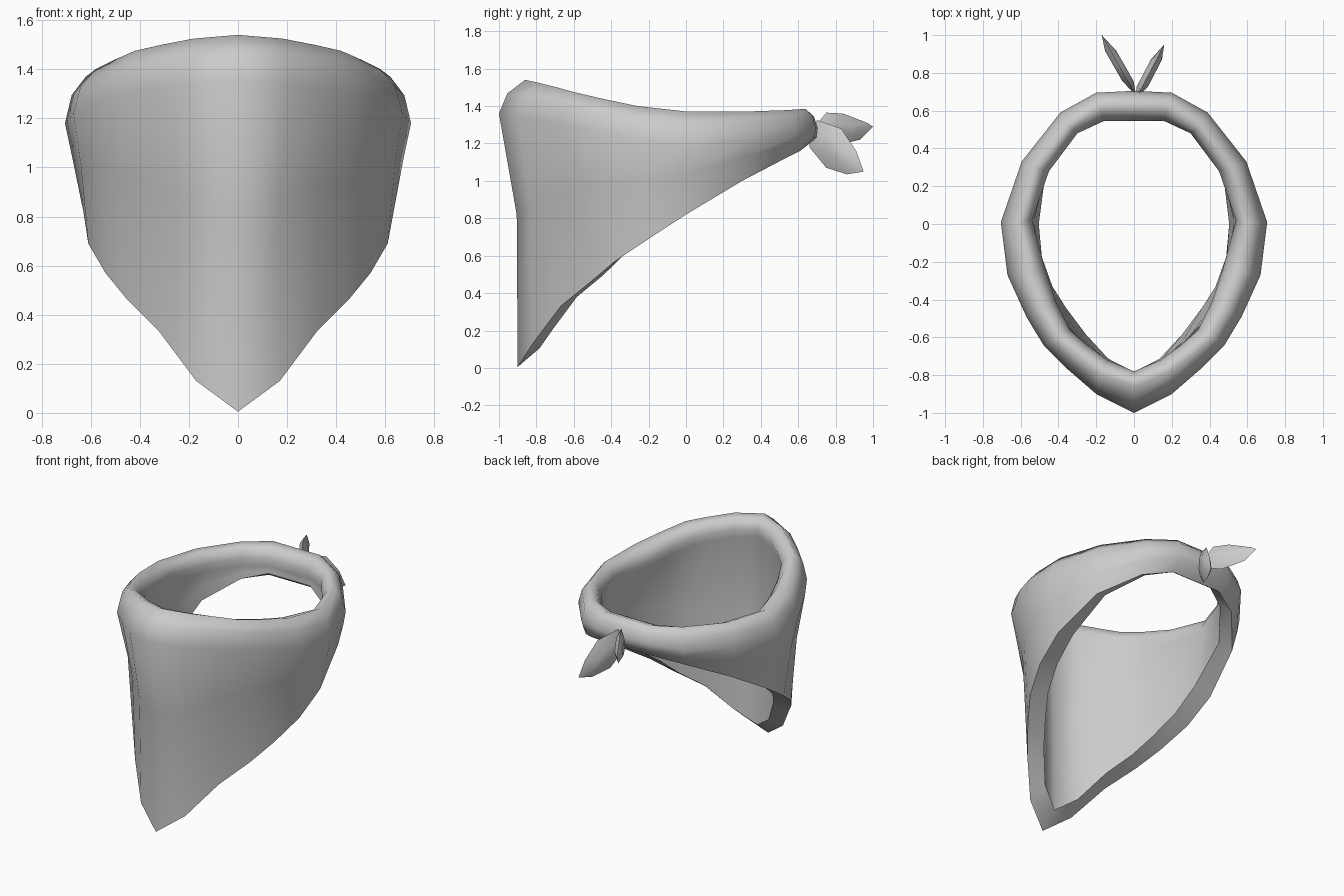
import bpy, bmesh, math
from mathutils import Vector

if "Cube" in bpy.data.objects:
    bpy.data.objects.remove(bpy.data.objects["Cube"])


def make_object(name, verts, faces, angle):
    mesh = bpy.data.meshes.new(name)
    mesh.from_pydata([tuple(v) for v in verts], [], faces)
    bm = bmesh.new()
    bm.from_mesh(mesh)
    bmesh.ops.recalc_face_normals(bm, faces=bm.faces)
    bm.to_mesh(mesh)
    bm.free()
    ob = bpy.data.objects.new(name, mesh)
    bpy.context.collection.objects.link(ob)
    bpy.ops.object.select_all(action='DESELECT')
    ob.select_set(True)
    bpy.context.view_layer.objects.active = ob
    bpy.ops.object.shade_smooth_by_angle(angle=math.radians(angle))
    return ob


def mix(a, b, fxy, fz):
    return Vector((a[0] + (b[0] - a[0]) * fxy, a[1] + (b[1] - a[1]) * fxy,
                   a[2] + (b[2] - a[2]) * fz))


# Half rails running from the front point to the back of the scarf
hem = [(0, -.9, .005), (.17, -.82, .13), (.32, -.67, .33), (.45, -.51, .46),
       (.54, -.38, .57), (.61, -.2, .69), (.63, 0, .82), (.56, .3, 1.0),
       (.37, .52, 1.115), (.19, .61, 1.16), (0, .61, 1.16)]
widest = [(0, -1, 1.36), (.2, -.9, 1.34), (.35, -.77, 1.32), (.48, -.64, 1.3),
          (.57, -.49, 1.27), (.67, -.27, 1.22), (.705, .01, 1.18),
          (.595, .33, 1.22), (.39, .59, 1.25), (.2, .695, 1.28), (0, .705, 1.28)]
crest = [(0, -.86, 1.54), (.18, -.79, 1.525), (.31, -.69, 1.5), (.42, -.6, 1.475),
         (.5, -.45, 1.44), (.58, -.26, 1.4), (.62, .01, 1.37), (.53, .3, 1.37),
         (.35, .53, 1.378), (.18, .64, 1.385), (0, .64, 1.385)]
lip = [(0, -.78), (.14, -.72), (.25, -.64), (.34, -.56), (.41, -.42), (.47, -.24),
       (.54, .02), (.45, .28), (.3, .48), (.16, .545), (0, .545)]

# Rolled top and draped triangle as one closed cross-section per station
half = []
for k, (a, c, e, g) in enumerate(zip(hem, widest, crest, lip)):
    g = (g[0], g[1], e[2] - .08)
    i = Vector((a[0] * (.8 if k < 7 else .84), a[1] * (.87 if a[1] < 0 else .92),
                a[2] + .1 * max(.35, 1 - k / 4)))
    drape = max(.05, .95 - .09 * k)
    under = mix(g, c, .1, 0)          # slight undercut below the rolled lip
    under.z = e[2] - .14
    half.append([Vector(a), mix(c, a, drape, .4), Vector(c), mix(c, e, .32, .6),
                 Vector(e), mix(e, g, .6, .25), Vector(g), under,
                 mix(under, i, .5, .5), i])
other = [[Vector((-p.x, p.y, p.z)) for p in s] for s in half[-2:0:-1]]
rings = half + other
n, m = len(rings), len(half[0])
faces = [(r * m + j, r * m + (j + 1) % m,
          ((r + 1) % n) * m + (j + 1) % m, ((r + 1) % n) * m + j)
         for r in range(n) for j in range(m)]
scarf = make_object("scarf", [p for s in rings for p in s], faces, 180)

# Crisp hem edges, smooth everywhere else
bm = bmesh.new()
bm.from_mesh(scarf.data)
for ed in bm.edges:
    if {v.index % m for v in ed.verts} in ({0}, {m - 1}):
        ed.smooth = False
bm.to_mesh(scarf.data)
bm.free()


# Knot tails: leaf outlines in (y, z), thickened to a lens and leaning sideways
def tail(name, outline, slope, shift, thick):
    k = len(outline)
    cy = sum(p[0] for p in outline) / k
    cz = sum(p[1] for p in outline) / k

    def place(y, z, off):
        return (shift + slope * (y - .7) + off, y, z)
    verts = [place(y, z, 0) for y, z in outline]
    for side in (1, -1):
        verts += [place(cy + (y - cy) * .5, cz + (z - cz) * .5, side * thick)
                  for y, z in outline]
    fs = []
    for s in (k, 2 * k):
        fs += [(j, (j + 1) % k, s + (j + 1) % k, s + j) for j in range(k)]
        fs.append(tuple(range(s, s + k)))
    make_object(name, verts, fs, 45)


tail("upper_tail", [(.68, 1.28), (.75, 1.365), (.84, 1.36), (.97, 1.31), (1.0, 1.29),
                    (.93, 1.22), (.8, 1.19), (.7, 1.22)], -.57, 0, .03)
tail("lower_tail", [(.66, 1.22), (.7, 1.325), (.83, 1.28), (.91, 1.16), (.95, 1.05),
                    (.86, 1.035), (.75, 1.07), (.66, 1.18)], .52, .03, .03)
